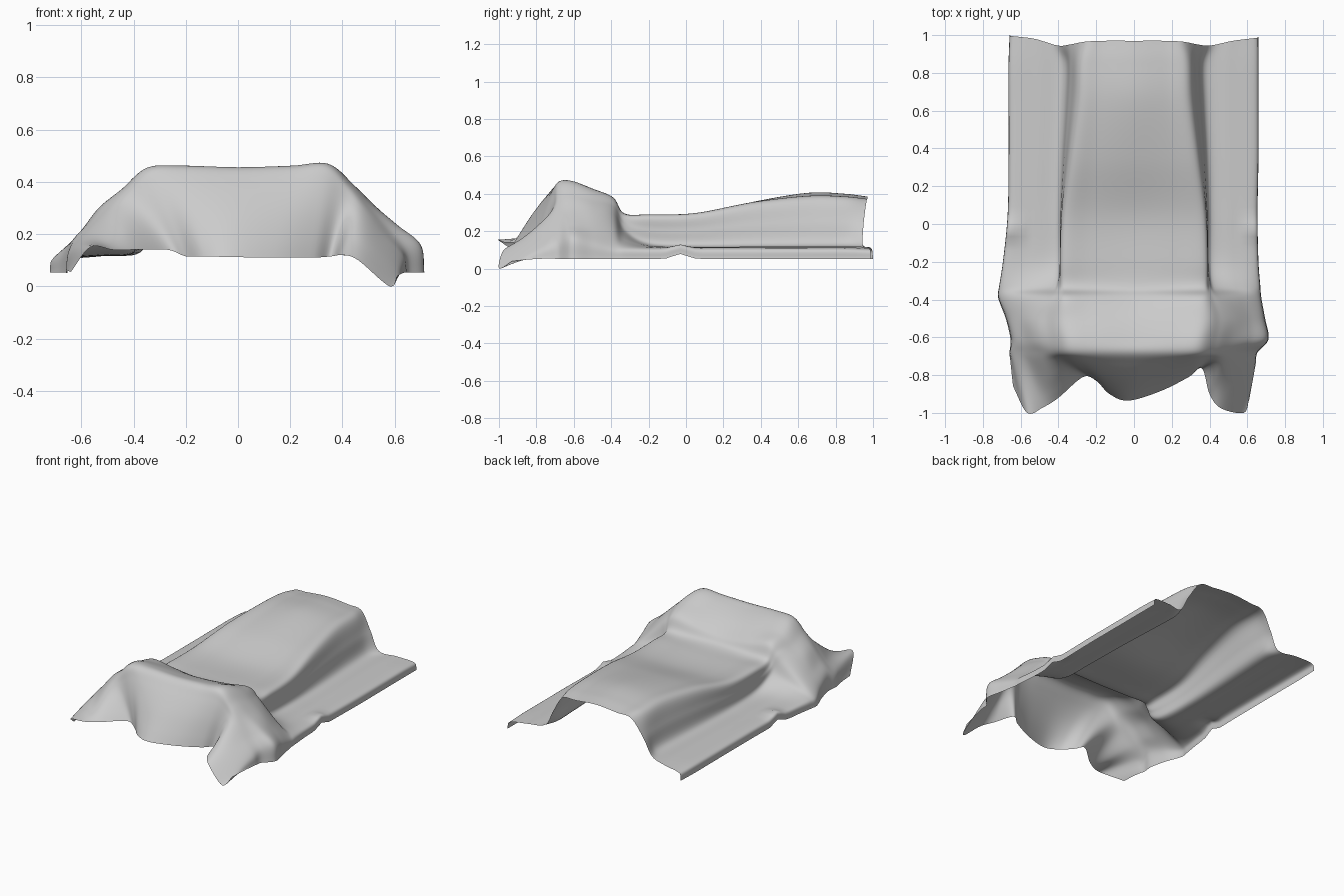
import bpy, bmesh, math
from mathutils import Vector

if "Cube" in bpy.data.objects:
    bpy.data.objects.remove(bpy.data.objects["Cube"])

# Cross-sections, back to front:
# y, centre z, shoulder x, shoulder z, wall foot x, wall foot z, left fold x, right fold x, fold z
SECTIONS = [
    (0.97, .385, .26, .360, .405, .130, .645, .645, .100),
    (0.85, .400, .285, .372, .375, .130, .650, .645, .105),
    (0.65, .405, .295, .375, .380, .130, .650, .645, .105),
    (0.35, .355, .33, .345, .395, .128, .650, .645, .105),
    (0.05, .282, .365, .292, .405, .125, .655, .640, .105),
    (-.20, .280, .375, .285, .405, .135, .680, .645, .105),
    (-.33, .292, .37, .292, .425, .200, .700, .655, .108),
    (-.39, .340, .36, .380, .47, .290, .705, .660, .110),
    (-.50, .405, .37, .425, .53, .295, .665, .680, .135),
    (-.61, .445, .35, .465, .52, .310, .640, .698, .160),
    (-.68, .452, .34, .460, .50, .300, .645, .640, .140),
]
# Front hem, left to right
HEM = [
    (-.64, -.86, .055), (-.565, -1.0, .15), (-.48, -.97, .14), (-.40, -.92, .14),
    (-.27, -.81, .14), (-.20, -.83, .115), (-.13, -.90, .115), (-.03, -.935, .112),
    (.14, -.885, .11), (.29, -.81, .11), (.36, -.765, .115), (.40, -.90, .12),
    (.46, -.975, .10), (.58, -1.0, .0), (.61, -.93, .04),
]
# Back hem offset in y, centre to side
BACK = [0, 0, -.005, -.02, -.025, .0, .015, .02]


def section_row(sec):
    y, zc, xs, zs, xf, zf, left, right, ze = sec
    row = []
    for i in range(-7, 8):
        xe = left if i < 0 else right
        half = [(0, zc), (xs * .6, zc * .5 + zs * .5), (xs, zs),
                (xs * .45 + xf * .55, zs * .5 + zf * .5), (xf, zf),
                ((xf + xe) / 2, (zf + ze) / 2), (xe, ze), (xe + .014, .052)]
        x, z = half[abs(i)]
        if i in (-2, -3) and y < -.45:      # left shoulder sits lower
            z -= .014
        row.append(Vector((math.copysign(x, i) if i else 0, y, z)))
    return row


def spline(pts, steps):
    out = []
    for i in range(len(pts) - 1):
        p1, p2 = pts[i], pts[i + 1]
        p0 = pts[i - 1] if i else p1 * 2 - p2
        p3 = pts[i + 2] if i + 2 < len(pts) else p2 * 2 - p1
        # tangents limited by span length to avoid overshoot
        span = (p2 - p1).length
        m1, m2 = (p2 - p0) * .5, (p3 - p1) * .5
        for m in (m1, m2):
            if m.length > span * 1.3:
                m *= span * 1.3 / m.length
        for k in range(steps):
            t = k / steps
            out.append(p1 * (2*t**3 - 3*t*t + 1) + m1 * (t**3 - 2*t*t + t)
                       + p2 * (3*t*t - 2*t**3) + m2 * (t**3 - t*t))
    out.append(pts[-1].copy())
    return out


rows = [section_row(s) for s in SECTIONS]
for i, p in enumerate(rows[0]):
    p.y += BACK[abs(i - 7)] + (.01 if i < 3 else 0)

# Front drape hanging from the ridge to the hem
ridge, hem = rows[-1], [Vector(p) for p in HEM]
for t, bulge in ((.2, .010), (.5, .012), (.8, .006)):
    row = []
    for i, (a, b) in enumerate(zip(ridge, hem)):
        k = 1 if 2 < i < 12 else .4
        row.append(a.lerp(b, t) + Vector((0, -bulge, bulge)) * k)
    rows.append(row)
rows.append(hem)

# Draped sheet
STEPS = 7
lines = [spline(r, STEPS) for r in rows]
columns = [spline([l[j] for l in lines], STEPS) for j in range(len(lines[0]))]
bm = bmesh.new()
grid = []
for col in columns:
    verts = []
    for p in col:
        # small pucker in both side hems
        if abs(p.x) > .55 and p.y > -.3:
            p.z += .028 * math.exp(-((p.y + .03) / .05) ** 2) * (abs(p.x) - .55) / .11
        p.z = max(p.z, 0)
        verts.append(bm.verts.new(p))
    grid.append(verts)
for a, b in zip(grid, grid[1:]):
    for k in range(len(a) - 1):
        f = bm.faces.new((a[k], a[k + 1], b[k + 1], b[k]))
        f.smooth = True
bm.normal_update()
mesh = bpy.data.meshes.new("draped_sheet")
bm.to_mesh(mesh)
bm.free()
sheet = bpy.data.objects.new("draped_sheet", mesh)
bpy.context.collection.objects.link(sheet)
